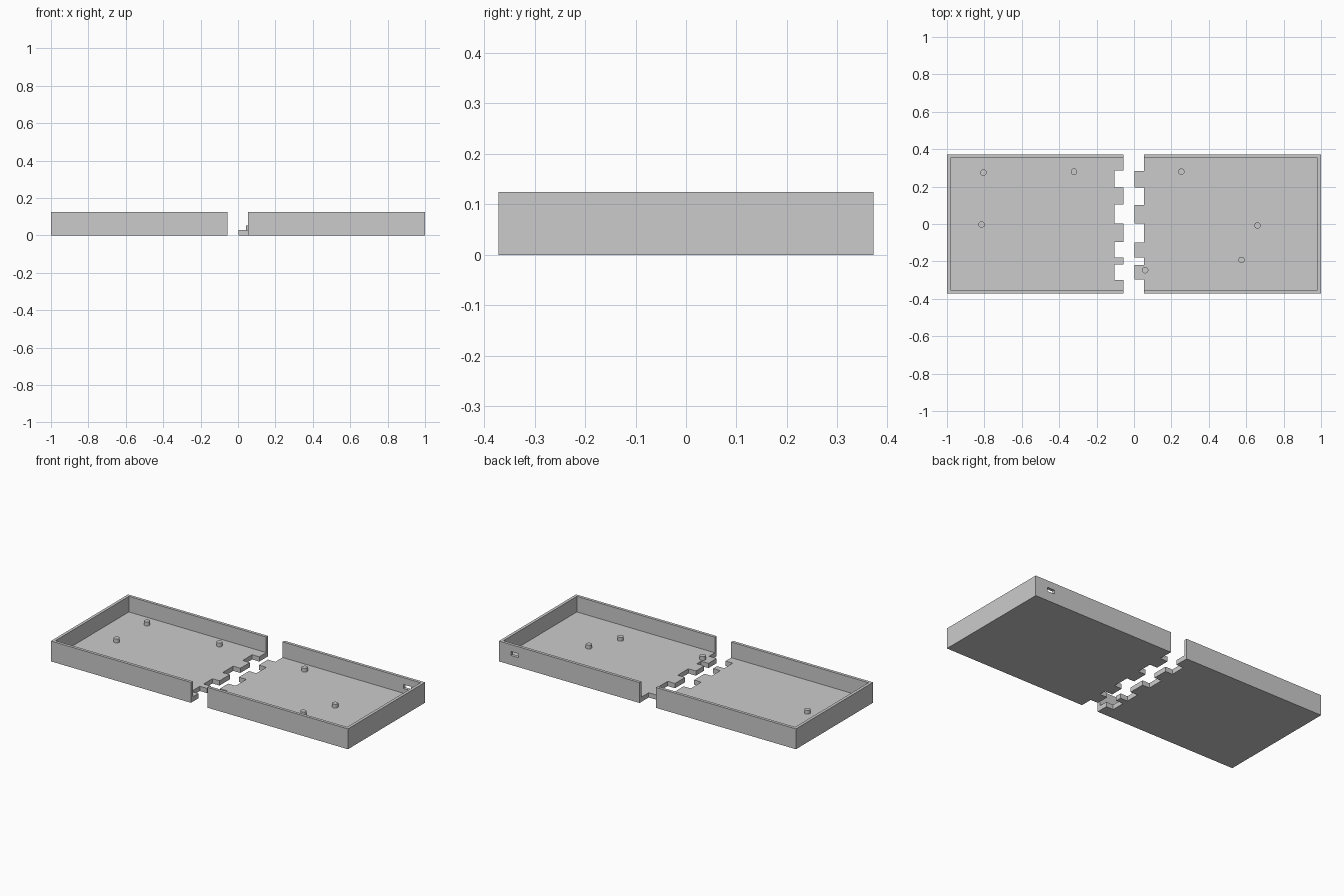
import bpy
import bmesh
from mathutils import Matrix, Vector

if "Cube" in bpy.data.objects:
    bpy.data.objects.remove(bpy.data.objects["Cube"], do_unlink=True)

HALF_Y, HEIGHT, WALL, FLOOR = 0.371, 0.124, 0.018, 0.029
POST_TOP, POST_R = 0.052, 0.017

grey = bpy.data.materials.new("plain grey")
grey.use_nodes = True
grey.diffuse_color = (0.6, 0.6, 0.6, 1)
grey.node_tree.nodes["Principled BSDF"].inputs["Base Color"].default_value = (0.6, 0.6, 0.6, 1)


def make_object(name, bm):
    bmesh.ops.recalc_face_normals(bm, faces=bm.faces)
    mesh = bpy.data.meshes.new(name)
    bm.to_mesh(mesh)
    bm.free()
    mesh.materials.append(grey)
    obj = bpy.data.objects.new(name, mesh)
    bpy.context.collection.objects.link(obj)
    return obj


def prism(name, outline, height):
    bm = bmesh.new()
    face = bm.faces.new([bm.verts.new((x, y, 0)) for x, y in outline])
    top = bmesh.ops.extrude_face_region(bm, geom=[face])["geom"]
    verts = [v for v in top if isinstance(v, bmesh.types.BMVert)]
    bmesh.ops.translate(bm, verts=verts, vec=(0, 0, height))
    return make_object(name, bm)


def box(name, low, high):
    low, high = Vector(low), Vector(high)
    bm = bmesh.new()
    bmesh.ops.create_cube(bm, size=1, matrix=Matrix.Translation((low + high) / 2)
                          @ Matrix.Diagonal((*(high - low), 1)))
    return make_object(name, bm)


def cut(obj, cutter):
    cutter.hide_render = True
    mod = obj.modifiers.new("cut", "BOOLEAN")
    mod.operation, mod.solver, mod.object = "DIFFERENCE", "EXACT", cutter
    bpy.context.view_layer.objects.active = obj
    bpy.ops.object.modifier_apply(modifier=mod.name)
    bpy.data.objects.remove(cutter, do_unlink=True)


def tray(name, end, joint, step, spans):
    # Outer outline with a stepped joint edge, hollowed down to the floor
    outline = [(end, -HALF_Y), (joint, -HALF_Y)]
    for a, b in spans:
        outline += [(joint, a), (step, a), (step, b), (joint, b)]
    outline += [(joint, HALF_Y), (end, HALF_Y)]
    obj = prism(name, outline, HEIGHT)
    side = 1 if end > 0 else -1
    xs = sorted((end - side * WALL, -side * 0.2))
    inner = HALF_Y - WALL
    cut(obj, box("cavity_cutter", (xs[0], -inner, FLOOR), (xs[1], inner, HEIGHT + 0.1)))
    return obj


# Two tray halves: one with notches, one with matching tabs
notches = [(-0.299, -0.217), (-0.18, -0.096), (0.003, 0.104), (0.195, 0.286)]
tabs = [(a + 0.001, b - 0.003) for a, b in notches]
tray("notched_tray_half", -1, -0.057, -0.105, notches)
tabbed = tray("tabbed_tray_half", 1, 0.053, 0.003, tabs)

# Cable slot through the back wall
cut(tabbed, box("slot_cutter", (0.868, 0.3, 0.058), (0.918, 0.45, 0.082)))

# Round mounting posts on the floors
posts = [(-0.805, 0.275), (-0.321, 0.28), (-0.815, -0.003), (0.253, 0.28),
         (0.66, -0.008), (0.575, -0.192), (0.06, -0.247)]
for i, (x, y) in enumerate(posts):
    bm = bmesh.new()
    bottom = FLOOR - 0.005
    bmesh.ops.create_cone(bm, cap_ends=True, segments=32, radius1=POST_R, radius2=POST_R,
                          depth=POST_TOP - bottom,
                          matrix=Matrix.Translation((x, y, (POST_TOP + bottom) / 2)))
    post = make_object(f"mounting_post_{i + 1}", bm)
    bpy.ops.object.select_all(action="DESELECT")
    post.select_set(True)
    bpy.context.view_layer.objects.active = post
    bpy.ops.object.shade_smooth_by_angle()
